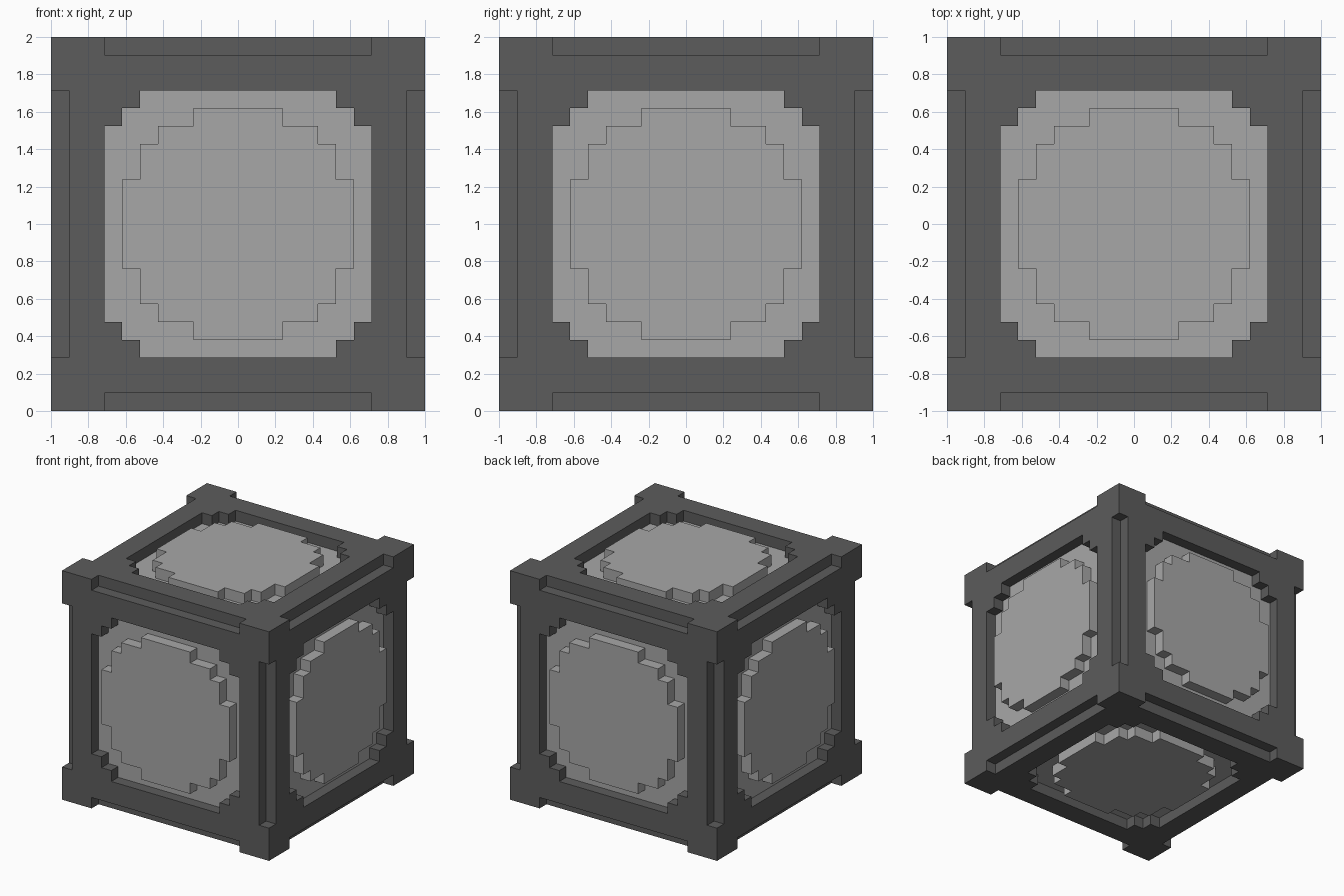
import bpy, bmesh, math
from mathutils import Matrix, Vector

if "Cube" in bpy.data.objects:
    bpy.data.objects.remove(bpy.data.objects["Cube"], do_unlink=True)

U = 2 / 21                      # one block step; the cube is 21 steps wide
CENTRE = Matrix.Translation((0, 0, 1))

# Stepped outlines, one quarter each, in block steps
OPENING = [(7.5, 5.5), (6.5, 5.5), (6.5, 6.5), (5.5, 6.5), (5.5, 7.5)]
DISC = [(6.5, 2.5), (5.5, 2.5), (5.5, 4.5), (4.5, 4.5),
        (4.5, 5.5), (2.5, 5.5), (2.5, 6.5)]

# Rotations that take the top side to each of the six sides
SIDES = {
    "top": Matrix.Identity(4),
    "bottom": Matrix.Rotation(math.pi, 4, 'X'),
    "front": Matrix.Rotation(math.pi / 2, 4, 'X'),
    "back": Matrix.Rotation(-math.pi / 2, 4, 'X'),
    "left": Matrix.Rotation(math.pi / 2, 4, 'Y'),
    "right": Matrix.Rotation(-math.pi / 2, 4, 'Y'),
}


def material(name, value):
    mat = bpy.data.materials.new(name)
    mat.use_nodes = True
    colour = (value, value, value, 1)
    mat.diffuse_color = colour
    mat.node_tree.nodes["Principled BSDF"].inputs["Base Color"].default_value = colour
    return mat


def add_box(bm, lo, hi):
    lo, hi = Vector(lo), Vector(hi)
    place = Matrix.Translation((lo + hi) / 2 * U) @ Matrix.Diagonal((*((hi - lo) * U), 1))
    bmesh.ops.create_cube(bm, size=1, matrix=place)


def add_prism(bm, quarter, z0, z1, turn):
    """Repeat a quarter outline four times and extrude it from z0 to z1."""
    pts = list(quarter)
    outline = []
    for _ in range(4):
        outline += pts
        pts = [(-y, x) for x, y in pts]
    base = bm.faces.new([bm.verts.new(turn @ Vector((x * U, y * U, z0 * U)))
                         for x, y in outline])
    out = bmesh.ops.extrude_face_region(bm, geom=[base])
    moved = [v for v in out["geom"] if isinstance(v, bmesh.types.BMVert)]
    bmesh.ops.translate(bm, verts=moved, vec=turn @ Vector((0, 0, (z1 - z0) * U)))


def finish(bm, name, mat=None):
    bmesh.ops.recalc_face_normals(bm, faces=bm.faces[:])
    mesh = bpy.data.meshes.new(name)
    bm.to_mesh(mesh)
    bm.free()
    if mat:
        mesh.materials.append(mat)
    obj = bpy.data.objects.new(name, mesh)
    obj.matrix_world = CENTRE
    bpy.context.collection.objects.link(obj)
    return obj


dark = material("dark grey", 0.107)
light = material("light grey", 0.386)

# Frame: a solid block
bm = bmesh.new()
add_box(bm, (-10.5,) * 3, (10.5,) * 3)
frame = finish(bm, "frame", dark)

# Cutter: a pocket in every side and a channel along every edge
bm = bmesh.new()
for turn in SIDES.values():
    add_prism(bm, OPENING, 8.5, 12, turn)
for axis in range(3):
    a, b = (axis + 1) % 3, (axis + 2) % 3
    for sa in (-1, 1):
        for sb in (-1, 1):
            lo, hi = [0] * 3, [0] * 3
            lo[axis], hi[axis] = -7.5, 7.5
            lo[a], hi[a] = sorted((9.5 * sa, 12 * sa))
            lo[b], hi[b] = sorted((9.5 * sb, 12 * sb))
            add_box(bm, lo, hi)
cutter = finish(bm, "frame_cutter")

cut = frame.modifiers.new("cut", 'BOOLEAN')
cut.operation = 'DIFFERENCE'
cut.solver = 'EXACT'
cut.object = cutter
bpy.context.view_layer.objects.active = frame
frame.select_set(True)
bpy.ops.object.modifier_apply(modifier=cut.name)
bpy.data.objects.remove(cutter, do_unlink=True)

# Panels: a recessed plate with a raised disc on each side
for side, turn in SIDES.items():
    bm = bmesh.new()
    add_prism(bm, OPENING, 8.5, 9.5, turn)
    add_prism(bm, DISC, 9, 10.5, turn)
    finish(bm, side + "_panel", light)
